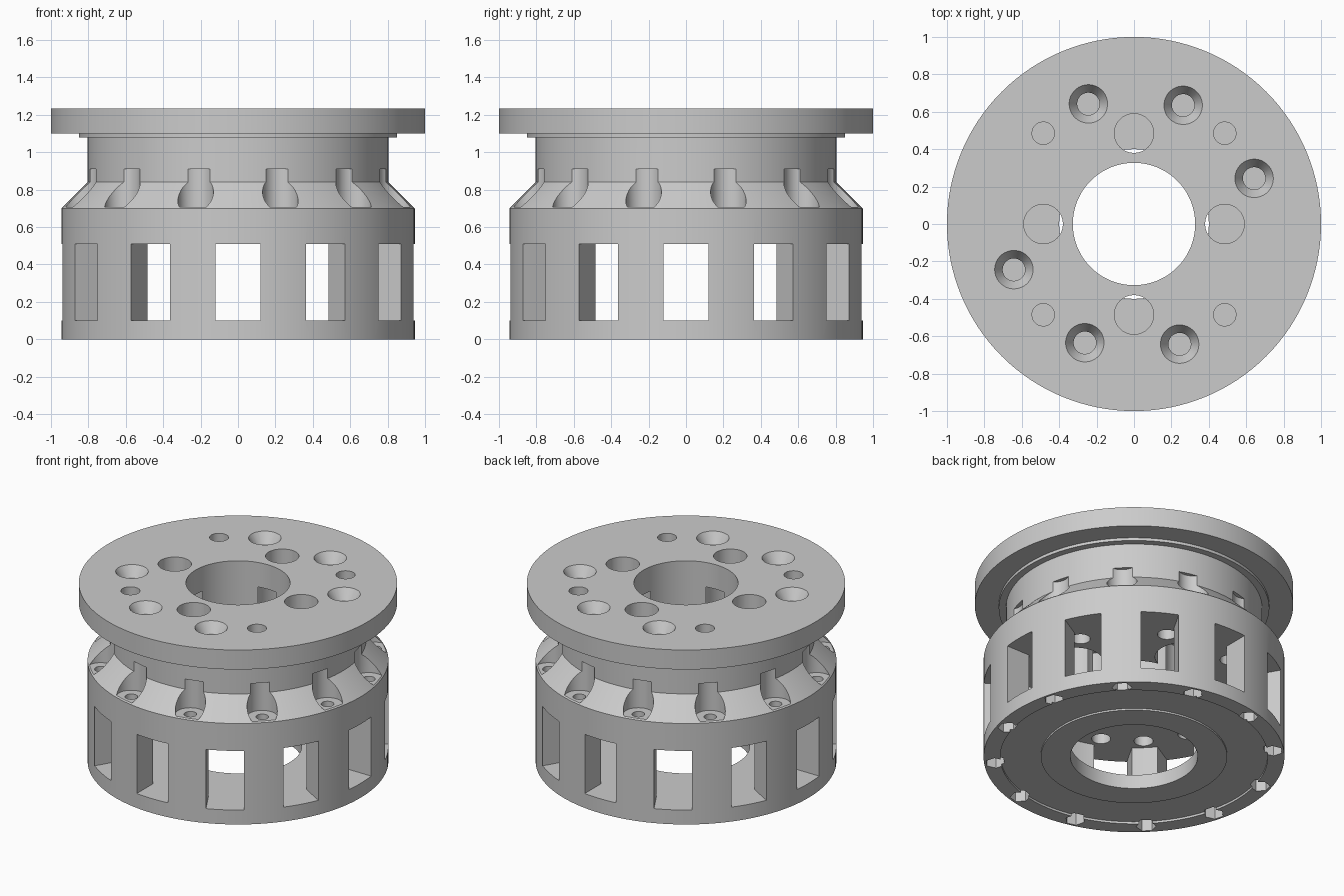
import bpy, bmesh, math
from mathutils import Matrix

cube = bpy.data.objects.get("Cube")
if cube:
    bpy.data.objects.remove(cube, do_unlink=True)

grey = bpy.data.materials.new("plain grey")
grey.use_nodes = True
colour = (0.6, 0.6, 0.6, 1)
grey.diffuse_color = colour
grey.node_tree.nodes["Principled BSDF"].inputs["Base Color"].default_value = colour


def make_object(name, bm):
    mesh = bpy.data.meshes.new(name)
    bmesh.ops.recalc_face_normals(bm, faces=bm.faces)
    bm.to_mesh(mesh)
    bm.free()
    obj = bpy.data.objects.new(name, mesh)
    bpy.context.collection.objects.link(obj)
    mesh.materials.append(grey)
    return obj


def lathe(name, profile, steps=128):
    """Spin a closed (radius, height) profile into a ring-shaped solid."""
    bm = bmesh.new()
    rings = []
    for i in range(steps):
        a = math.tau * i / steps
        rings.append([bm.verts.new((r * math.cos(a), r * math.sin(a), z)) for r, z in profile])
    n = len(profile)
    for i, ring in enumerate(rings):
        after = rings[(i + 1) % steps]
        for j in range(n):
            k = (j + 1) % n
            bm.faces.new((ring[j], after[j], after[k], ring[k]))
    return make_object(name, bm)


def drills(name, spots, r_low, r_top, z_low, z_top, sides=40):
    """Upright cones or prisms at the given (x, y) spots, used as cutters."""
    bm = bmesh.new()
    for x, y in spots:
        turn = Matrix.Rotation(math.atan2(y, x), 4, 'Z')
        bmesh.ops.create_cone(
            bm, cap_ends=True, segments=sides, radius1=r_low, radius2=r_top,
            depth=z_top - z_low,
            matrix=Matrix.Translation((x, y, (z_low + z_top) / 2)) @ turn)
    return make_object(name, bm)


def around(count, radius, start=0):
    step = math.tau / count
    return [(radius * math.cos(start + i * step), radius * math.sin(start + i * step))
            for i in range(count)]


def cut(obj, cutters):
    for cutter in cutters:
        mod = obj.modifiers.new(cutter.name, 'BOOLEAN')
        mod.operation = 'DIFFERENCE'
        mod.solver = 'EXACT'
        mod.object = cutter
    deps = bpy.context.evaluated_depsgraph_get()
    mesh = bpy.data.meshes.new_from_object(obj.evaluated_get(deps))
    obj.modifiers.clear()
    obj.data = mesh


# Main solids
body = lathe("slotted_body", [
    (0.84, 0), (0.945, 0), (0.945, 0.70), (0.805, 0.84), (0.805, 1.08),
    (0.327, 1.08), (0.327, 0.51), (0.77, 0.51), (0.77, 0.1), (0.84, 0.1)])
flange = lathe("top_flange", [
    (0.327, 1.08), (0.85, 1.08), (0.85, 1.1), (1, 1.1), (1, 1.235), (0.327, 1.235)])
floor = lathe("floor_plate", [
    (0.40, 0.003), (0.585, 0.003), (0.585, 0.015), (0.84, 0.015), (0.84, 0.1), (0.40, 0.1)])

# Window cutters through the side wall
bm = bmesh.new()
for i in range(12):
    bmesh.ops.create_cube(bm, size=1, matrix=(
        Matrix.Rotation(math.tau * i / 12, 4, 'Z')
        @ Matrix.Translation((0.87, 0, 0.305)) @ Matrix.Diagonal((0.34, 0.24, 0.41, 1))))
windows = make_object("window_cutter", bm)

# Screw seats on the shoulder, screw shafts and hexagonal nut pockets
ring = around(12, 0.875, math.pi / 12)
seats = drills("screw_seat_cutter", ring, 0.095, 0.095, 0.708, 0.91)
shafts = drills("screw_shaft_cutter", ring, 0.04, 0.04, 0.05, 0.75, 24)
nuts = drills("nut_pocket_cutter", ring, 0.063, 0.063, -0.1, 0.09, 6)

# Holes in the top plate
ports = drills("port_cutter", around(4, 0.485), 0.105, 0.105, 0.4, 1.4)
pockets = drills("port_pocket_cutter", around(4, 0.485), 0.18, 0.18, 0.4, 1.065)
pins = drills("pin_cutter", around(4, 0.686, math.pi / 4), 0.06, 0.06, 0.4, 1.4)
screw_spots = []
for degrees in (20.8, 67.5, 110.8):
    screw_spots += around(2, 0.687, math.radians(degrees))
bores = drills("screw_bore_cutter", screw_spots, 0.06, 0.06, 0.4, 1.4)
sinks = drills("countersink_cutter", screw_spots, 0.06, 0.104, 1.165, 1.237)

cut(body, [windows, seats, shafts, nuts, pockets, ports, pins, bores])
cut(flange, [ports, pins, bores, sinks])
cut(floor, [nuts])
for cutter in (windows, seats, shafts, nuts, ports, pockets, pins, bores, sinks):
    bpy.data.objects.remove(cutter, do_unlink=True)

# Smooth round walls, keep machined edges sharp
bpy.ops.object.select_all(action='DESELECT')
for obj in (body, flange, floor):
    obj.select_set(True)
bpy.context.view_layer.objects.active = body
bpy.ops.object.shade_smooth_by_angle(angle=math.radians(25))
